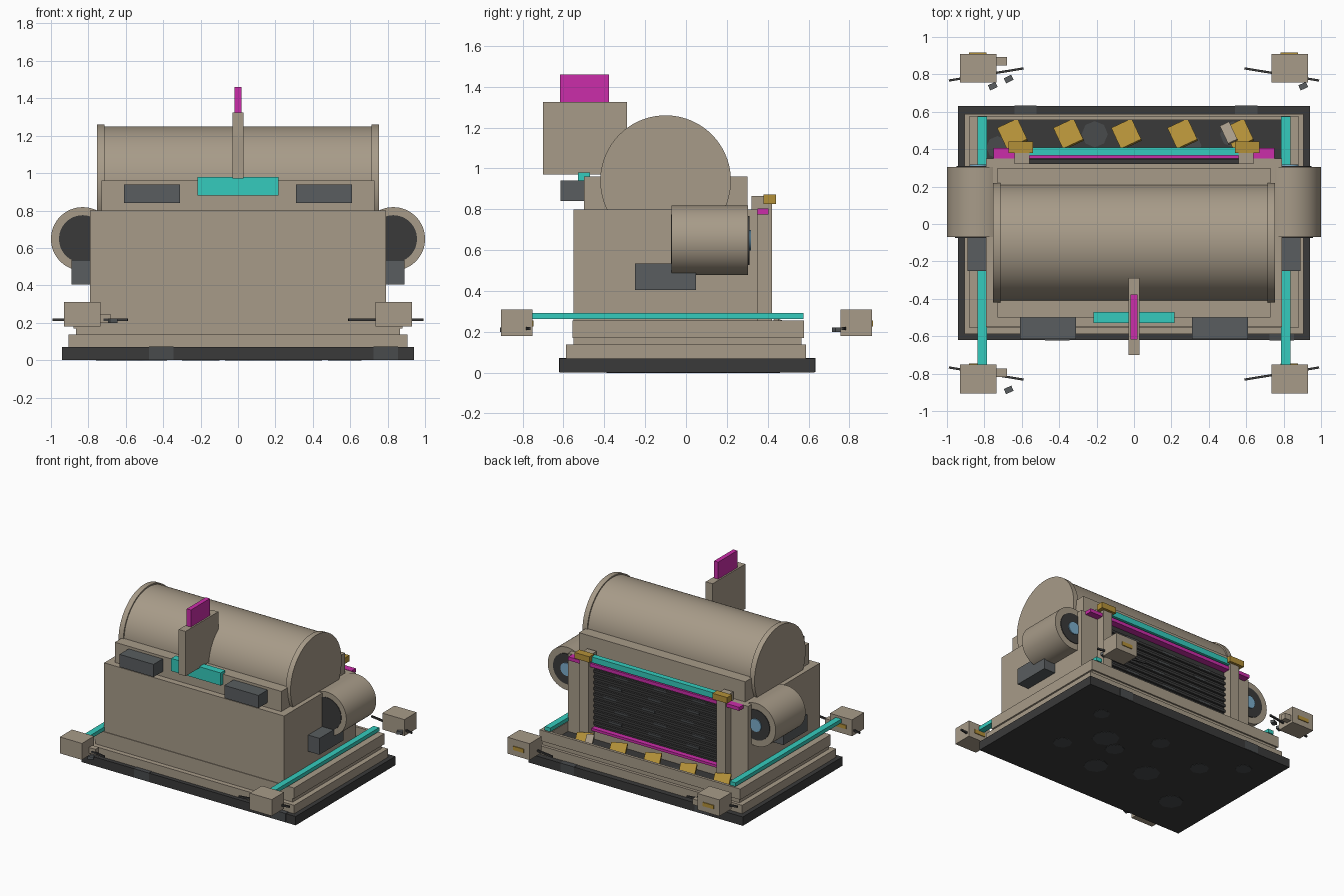
import bpy
from math import radians, pi, atan2, hypot

cube = bpy.data.objects.get("Cube")
if cube:
    bpy.data.objects.remove(cube, do_unlink=True)


def material(name, r, g, b):
    m = bpy.data.materials.new(name)
    m.use_nodes = True
    m.diffuse_color = (r, g, b, 1)
    m.node_tree.nodes["Principled BSDF"].inputs["Base Color"].default_value = (r, g, b, 1)
    return m


TAN = material("warm tan", .39, .33, .25)
DARK = material("charcoal", .042, .042, .042)
PATCH = material("worn charcoal", .065, .07, .073)
GREY = material("slate grey", .1, .11, .115)
TEAL = material("teal", .035, .6, .51)
PINK = material("magenta", .6, .026, .4)
GOLD = material("gold", .45, .28, .04)
BLUE = material("pale blue", .2, .42, .6)


def box(name, mat, x, y, z, rot=(0, 0, 0)):
    """Box from (min, max) ranges, turned about its own centre."""
    bpy.ops.mesh.primitive_cube_add(size=1, location=[(a + b) / 2 for a, b in (x, y, z)])
    o = bpy.context.object
    o.name = name
    o.scale = [abs(b - a) for a, b in (x, y, z)]
    bpy.ops.object.transform_apply(location=False, rotation=False)
    o.rotation_euler = rot
    o.data.materials.append(mat)
    return o


def drum(name, mat, axis, centre, radius, length, sides=64):
    rot = {"x": (0, pi / 2, 0), "y": (pi / 2, 0, 0), "z": (0, 0, 0)}[axis]
    bpy.ops.mesh.primitive_cylinder_add(vertices=sides, radius=radius, depth=length,
                                        location=centre, rotation=rot)
    o = bpy.context.object
    o.name = name
    o.data.materials.append(mat)
    bpy.ops.object.shade_smooth_by_angle(angle=radians(30))
    return o


def pair(name, mat, x, y, z):
    """The same box on both sides."""
    box("right_" + name, mat, (-x[1], -x[0]), y, z)
    box("left_" + name, mat, x, y, z)


# Stepped base with a sunken tray at the back
box("base_slab", DARK, (-.94, .94), (-.62, .63), (0, .07))
box("lower_step", TAN, (-.905, .905), (-.588, .588), (.07, .137))
box("middle_step", TAN, (-.865, .865), (-.55, .565), (.137, .17))
box("upper_step", TAN, (-.88, .88), (-.555, .35), (.17, .255))
box("tray_back_rim", TAN, (-.88, .88), (.555, .577), (.17, .255))
pair("tray_side_rim", TAN, (.79, .88), (.35, .555), (.17, .255))
box("tray_floor", DARK, (-.79, .79), (.35, .555), (.17, .18))

# Worn patches on the slab, its underside and the tray
for x in (-.41, .79):
    box("slab_front_patch", PATCH, (x - .065, x + .065), (-.623, -.5), (.002, .072))
for x in (-.58, .6):
    box("slab_back_patch", PATCH, (x - .06, x + .06), (.5, .633), (.002, .072))
for x, y, r in ((-.6, -.3, .09), (-.45, .2, .07), (-.2, -.1, .1), (0, .3, .07), (.15, -.25, .09),
                (.35, .1, .1), (.55, -.15, .07), (.6, .35, .06), (-.7, .4, .06), (.2, .02, .07)):
    drum("underside_patch", PATCH, "z", (x, y, .001), r, .006, 8)
for x, y, r in ((-.21, .48, .07), (-.73, .41, .06), (.3, .42, .06), (.53, .48, .07)):
    drum("tray_patch", PATCH, "z", (x, y, .18), r, .006, 8)

# Main housing
box("body", TAN, (-.79, .79), (-.55, .32), (.255, .8))
pair("body_back_cheek", TAN, (.62, .79), (.32, .35), (.255, .8))
box("upper_housing", TAN, (-.73, .73), (-.5, .3), (.8, .96))
drum("main_drum", TAN, "x", (0, -.1, .94), .31, 1.44, 96)
for s in (-1, 1):
    drum("drum_flange", TAN, "x", (s * .734, -.1, .94), .32, .042, 96)

# Front fittings
pair("front_vent", GREY, (.31, .61), (-.615, -.5), (.84, .94))
box("front_bracket", TEAL, (-.217, .217), (-.528, -.47), (.88, .98))
box("fin", TAN, (-.03, .03), (-.7, -.29), (.97, 1.325))
box("fin_cap", PINK, (-.018, .018), (-.617, -.378), (1.325, 1.46))

# Side drums, their lenses, boxes and rails
for s in (-1, 1):
    x = s * .83
    drum("side_drum", TAN, "y", (x, .117, .648), .17, .375)
    drum("side_drum_front_disc", DARK, "y", (x, -.07, .648), .127, .008)
    drum("side_drum_back_disc", DARK, "y", (x, .304, .648), .12, .012)
    drum("side_drum_lens", BLUE, "y", (x, .309, .648), .05, .018, 32)
pair("side_box", GREY, (.78, .89), (-.25, .05), (.405, .535))
pair("side_rail", TEAL, (.787, .837), (-.755, .575), (.262, .292))

# Back grille between two posts
box("grille_panel", DARK, (-.57, .57), (.32, .345), (.255, .82))
for i in range(10):
    z = .3 + i * .046
    box("grille_slat", DARK, (-.57, .57), (.34, .362), (z, z + .02))
    if i % 2:
        for j in range(3):
            x = -.42 + j * .34 + (i % 3) * .05
            box("slat_patch", PATCH, (x, x + .11), (.355, .364), (z + .001, z + .021))
pair("grille_post", TAN, (.56, .64), (.32, .42), (.18, .865))
box("grille_top_rail", TEAL, (-.57, .57), (.365, .41), (.815, .86))
box("grille_upper_strip", PINK, (-.75, .75), (.35, .405), (.775, .803))
box("grille_lower_strip", PINK, (-.56, .56), (.345, .385), (.26, .28))
pair("post_clamp", GOLD, (.54, .67), (.38, .44), (.825, .872))

# Tilted plates in the tray
for x in (-.65, -.35, -.04, .26, .56):
    box("tray_plate", GOLD, (x - .06, x + .06), (.415, .545), (.21, .235),
        (radians(-20), 0, radians(25)))
box("tray_plate_end", TAN, (.48, .535), (.43, .54), (.218, .245),
    (radians(-20), 0, radians(25)))

# Corner pods with crossing rods and gold labels
for sx in (-1, 1):
    for sy in (-1, 1):
        y0 = .757 if sy > 0 else -.905
        y1 = y0 + .153
        x = sx * .833
        box("corner_pod", TAN, (x - .097, x + .097), (y0, y1), (.18, .31))
        box("pod_label", GOLD, (x - .05, x + .045), (y1 - .002, y1 + .006), (.225, .255))
        ax, ay, bx, by = sx * .99, sy * .767, sx * .59, sy * .832
        cx, cy, half = (ax + bx) / 2, (ay + by) / 2, hypot(bx - ax, by - ay) / 2
        box("pod_rod", DARK, (cx - half, cx + half), (cy - .006, cy + .006), (.21, .224),
            (0, 0, atan2(by - ay, bx - ax)))
for y in (-.795, .87):
    box("pod_tab", TAN, (-.74, -.68), (y - .022, y + .022), (.2, .245))
for x, y in ((-.67, .775), (-.755, .737), (.905, .737), (-.67, -.887)):
    box("pod_fragment", GREY, (x - .022, x + .022), (y - .015, y + .015), (.2, .222),
        (0, 0, radians(25)))
